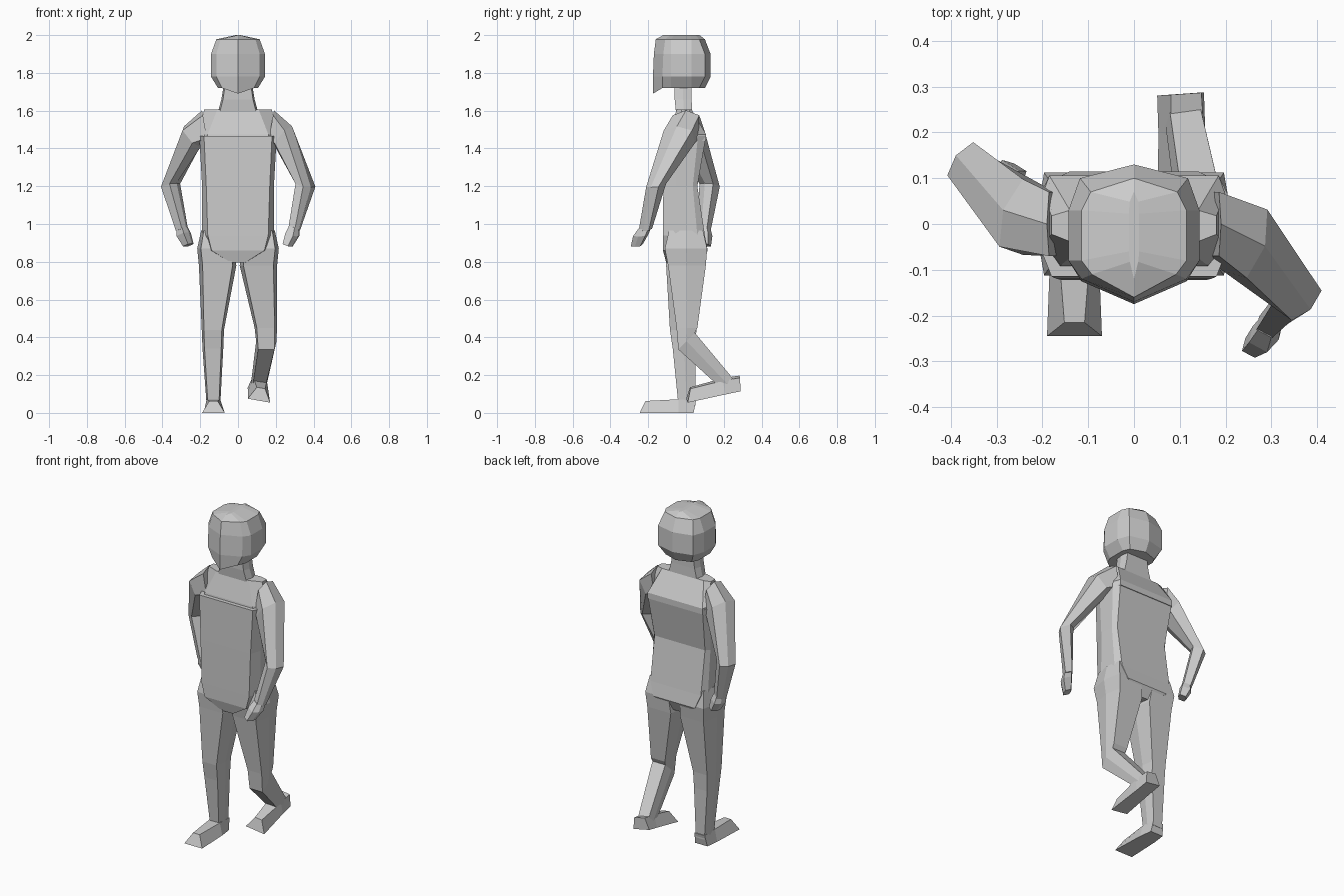
import bpy, bmesh
from math import radians
from mathutils import Vector, Matrix

if "Cube" in bpy.data.objects:
    bpy.data.objects.remove(bpy.data.objects["Cube"])


def loft(name, rings):
    """Skin a list of equal-length point rings and cap both ends."""
    bm = bmesh.new()
    loops = [[bm.verts.new(p) for p in r] for r in rings]
    n = len(loops[0])
    for a, b in zip(loops, loops[1:]):
        for i in range(n):
            j = (i + 1) % n
            bm.faces.new((a[i], a[j], b[j], b[i]))
    bm.faces.new(loops[0])
    bm.faces.new(loops[-1])
    bmesh.ops.recalc_face_normals(bm, faces=bm.faces)
    me = bpy.data.meshes.new(name)
    bm.to_mesh(me)
    bm.free()
    ob = bpy.data.objects.new(name, me)
    bpy.context.collection.objects.link(ob)
    return ob


def section(x, y, z, rx, ry, pitch=0, roll=0, yaw=0, flat=0.7):
    """Six-sided section with flat front and back, tilted about Y, X, then Z."""
    m = (Matrix.Rotation(radians(yaw), 3, 'Z') @ Matrix.Rotation(radians(pitch), 3, 'X')
         @ Matrix.Rotation(radians(roll), 3, 'Y'))
    pts = [(-flat, -1), (flat, -1), (1, 0), (flat, 1), (-flat, 1), (-1, 0)]
    return [Vector((x, y, z)) + m @ Vector((u * rx, v * ry, 0)) for u, v in pts]


def slab(z, front, side, back, y0, y1):
    """Torso ring: widths at front, side and back; front and back depth."""
    a, b = y0 * 0.45, y1 * 0.6
    half = [(front, y0), (side, a), (side, b), (back, y1)]
    return [(x, y, z) for x, y in half] + [(-x, y, z) for x, y in reversed(half)]


# Head: faceted rings, flat face with a pointed brow and chin
def head_ring(z, w, front, back, chin=0):
    half = [(0.115, front + 0.05), (0.143, -0.08), (0.143, 0.03), (0.118, back - 0.03)]
    pts = [(0, front, z - chin)] + [(x * w, y, z) for x, y in half]
    return pts + [(0, back, z)] + [(-x * w, y, z) for x, y in reversed(half)]


loft("head", [head_ring(1.72, 0.74, -0.175, 0.10, 0.03),
              head_ring(1.78, 1, -0.175, 0.13),
              head_ring(1.90, 1, -0.17, 0.13),
              head_ring(1.978, 0.8, -0.16, 0.10),
              [(x * 0.1, y * 0.75, 2.0) for x, y, z in head_ring(2, 0.8, -0.16, 0.095)]])
loft("neck", [section(0, -0.01, 1.58, 0.11, 0.042, flat=0.9),
              section(0, -0.015, 1.66, 0.088, 0.045, flat=0.9),
              section(0, -0.015, 1.76, 0.072, 0.045, flat=0.9)])

# Torso: tapered front plate, hollow lower back, sloping upper chest
loft("torso", [slab(0.797, 0.04, 0.05, 0.04, -0.105, 0.085),
               slab(0.86, 0.14, 0.15, 0.14, -0.122, 0.115),
               slab(0.94, 0.16, 0.19, 0.17, -0.122, 0.10),
               slab(1.20, 0.168, 0.19, 0.17, -0.12, 0.06),
               slab(1.465, 0.18, 0.205, 0.185, -0.115, 0.106)])
loft("upper_chest", [slab(1.44, 0.165, 0.20, 0.185, -0.095, 0.106),
                     slab(1.475, 0.16, 0.20, 0.185, -0.09, 0.106),
                     slab(1.605, 0.11, 0.18, 0.14, -0.05, 0.03)])


# Arms: shoulder, elbow and wrist sections, then a small hand
def arm(side, name, turn, elbow_turn, shoulder_y, elbow_y, wrist_y, hand_y):
    def flip(rings):
        return [[(p[0] * side, p[1], p[2]) for p in r] for r in rings]
    loft(name + "_arm", flip([
        section(0.175, 0, 1.515, 0.088, 0.07, roll=-80),
        section(0.242, shoulder_y, 1.462, 0.072, 0.078, roll=-50, yaw=turn * 0.6, flat=0.6),
        section(0.357, elbow_y, 1.205, 0.042, 0.046, roll=15, yaw=elbow_turn),
        section(0.297, wrist_y, 0.97, 0.028, 0.03, roll=15, yaw=turn)]))
    loft(name + "_hand", flip([
        section(0.298, wrist_y, 0.985, 0.025, 0.028, roll=15, yaw=turn),
        section(0.288, (wrist_y + hand_y) / 2, 0.945, 0.034, 0.036, roll=20, yaw=turn),
        section(0.263, hand_y, 0.888, 0.024, 0.028, roll=20, yaw=turn)]))


arm(1, "right", -28, -45, -0.035, -0.158, -0.215, -0.26)
arm(-1, "left", 32, 38, 0.015, 0.125, 0.095, 0.10)

# Standing leg
loft("standing_leg", [section(-0.125, 0, 0.965, 0.07, 0.09, flat=0.8),
                      section(-0.118, 0, 0.87, 0.098, 0.112, flat=0.8),
                      section(-0.108, -0.003, 0.78, 0.099, 0.102, flat=0.8),
                      section(-0.133, -0.015, 0.44, 0.059, 0.07, flat=0.8),
                      section(-0.133, -0.01, 0.34, 0.055, 0.06, flat=0.8),
                      section(-0.13, 0.005, 0.04, 0.036, 0.045, flat=0.8)])

# Stepping leg, shin swung back
loft("stepping_leg", [section(0.125, 0, 0.965, 0.07, 0.09, flat=0.8),
                      section(0.118, 0, 0.87, 0.098, 0.112, flat=0.8),
                      section(0.108, 0.005, 0.78, 0.099, 0.10, flat=0.8),
                      section(0.147, 0.005, 0.45, 0.059, 0.055, flat=0.8),
                      section(0.15, 0.003, 0.38, 0.054, 0.062, pitch=45, flat=0.8),
                      section(0.11, 0.222, 0.15, 0.042, 0.042, pitch=25, flat=0.8)])


# Feet: wedge with a narrow ridge on top
def foot(name, loc, pitch, yaw=0, roll=0, heel=0.042):
    def ring(yb, yt, wb, wt, h):
        return [(-wb, yb, 0), (wb, yb, 0), (wt, yt, h), (-wt, yt, h)]
    ob = loft(name, [ring(-0.245, -0.215, 0.06, 0.022, 0.063),
                     ring(-0.04, -0.04, 0.052, 0.036, 0.072),
                     ring(0.04, 0.054, heel, 0.034, 0.068)])
    ob.location = loc
    ob.rotation_euler = (radians(pitch), radians(roll), radians(yaw))


foot("standing_foot", (-0.13, 0, 0), 0)
foot("stepping_foot", (0.103, 0.245, 0.115), 12, 4, 10, 0.052)
